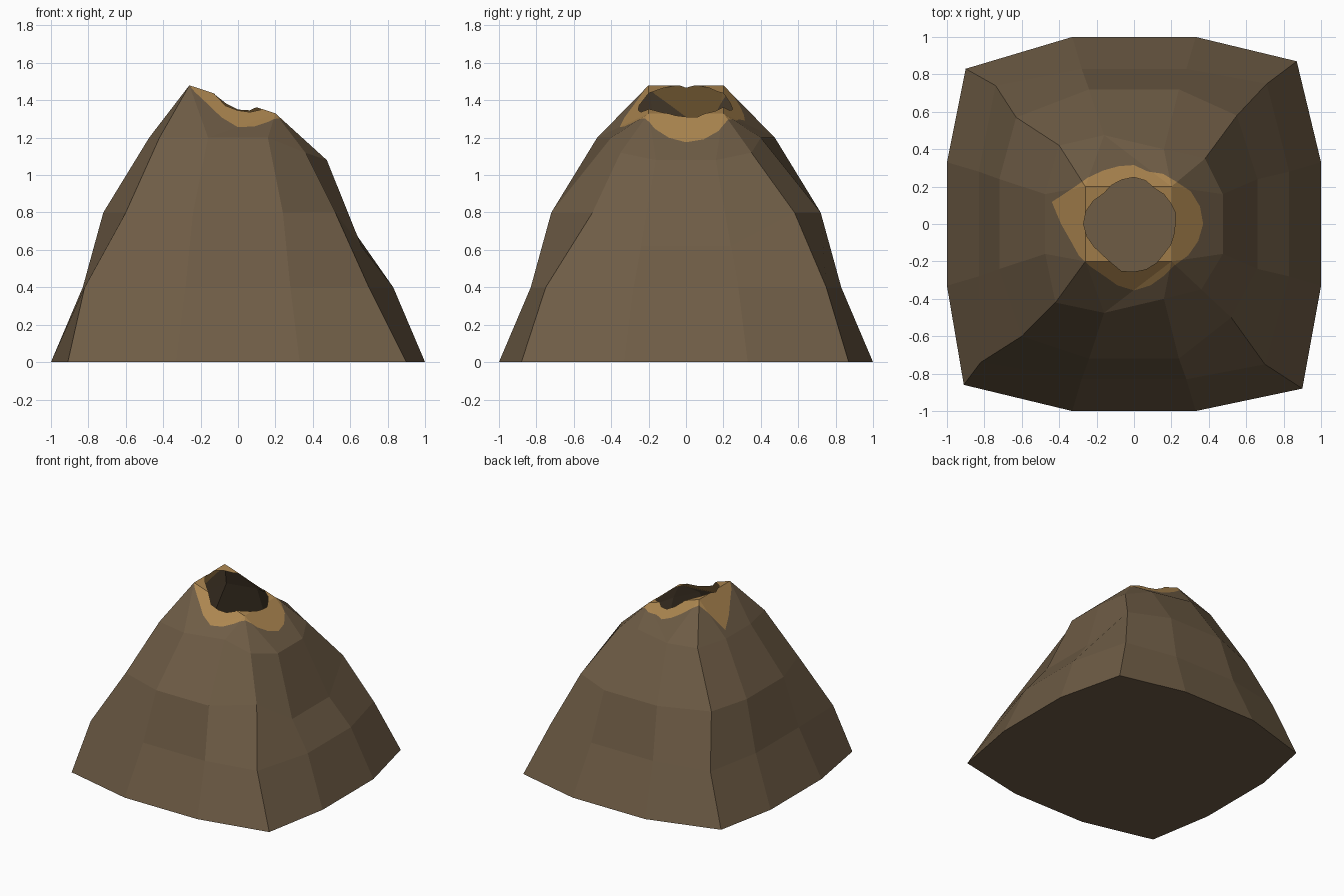
import bpy, bmesh, math
from mathutils import Vector

if "Cube" in bpy.data.objects:
    bpy.data.objects.remove(bpy.data.objects["Cube"])


def material(name, rgb):
    m = bpy.data.materials.new(name)
    m.diffuse_color = (*rgb, 1)
    m.use_nodes = True
    m.node_tree.nodes["Principled BSDF"].inputs["Base Color"].default_value = m.diffuse_color
    return m


rock = material("brown rock", (0.156, 0.107, 0.060))
ochre = material("ochre rim", (0.413, 0.238, 0.080))

# Each ring: half size of the sides, half width of the middle panel, height,
# then the four corners (front right, back right, back left, front left)
rings = [
    (1.00, 0.33, 0.0, [(0.90, -0.88), (0.87, 0.87), (-0.90, 0.83), (-0.91, -0.86)]),
    (0.83, 0.28, 0.4, [(0.70, -0.75), (0.71, 0.75), (-0.74, 0.74), (-0.82, -0.74)]),
    (0.72, 0.24, 0.8, [(0.52, -0.50), (0.55, 0.58), (-0.63, 0.57), (-0.60, -0.60)]),
    (0.475, 0.16, 1.2, [(0.36, -0.35), (0.38, 0.35), (-0.40, 0.42), (-0.42, -0.42)]),
]
# The right flank has slumped: (x, z) on the upper two rings
slump = {2: (0.66, 0.62), 3: (0.475, 1.08)}


def ring_points(i):
    s, w, z, c = rings[i]
    rx, rz = slump.get(i, (s, z))
    cz = z - 0.08 if i == 3 else z
    ry = 0.40 if i == 3 else s
    return [(w, -ry, z), (*c[0], cz), (rx, -w, rz), (rx, w, rz),
            (*c[1], cz), (w, ry, z), (-w, s, z), (*c[2], z),
            (-s, w, z), (-s, -w, z), (*c[3], z), (-w, -s, z)]


# Mountain flanks, an open shell of twelve sides
bm = bmesh.new()
loops = [[bm.verts.new(p) for p in ring_points(i)] for i in range(4)]
for lo, hi in zip(loops, loops[1:]):
    for k in range(12):
        n = (k + 1) % 12
        bm.faces.new((lo[k], lo[n], hi[n], hi[k]))

# Square sloping summit joined to the last ring
top = [bm.verts.new(p) for p in
       [(0.2, -0.2, 1.33), (0.2, 0.2, 1.33), (-0.26, 0.2, 1.48), (-0.26, -0.2, 1.48)]]
hi = loops[3]
upper = [bm.faces.new(top)]
for q in range(4):
    a, b, c, d = (hi[(3 * q + j) % 12] for j in range(4))
    upper.append(bm.faces.new((a, b, top[q])))
    upper.append(bm.faces.new((b, c, top[q])))
    upper.append(bm.faces.new((c, d, top[(q + 1) % 4], top[q])))
bmesh.ops.triangulate(bm, faces=[f for f in upper if len(f.verts) == 4])

# Crater hole and ochre stain outlines: radius every 15 degrees
hole = [.22, .23, .225, .225, .22, .24, .25, .245, .24, .23, .25, .265,
        .27, .26, .245, .235, .24, .26, .255, .25, .24, .225, .225, .22]
stain = [.37, .365, .35, .32, .31, .29, .315, .32, .33, .35, .38, .455,
         .39, .35, .34, .325, .32, .34, .355, .34, .32, .31, .335, .355]
N = 24
summit = bm.faces.layers.int.new("summit")
for f in bm.faces:
    f[summit] = int(min(v.co.z for v in f.verts) > 1.0)


def wedge_of(f):
    c = f.calc_center_median()
    return int((math.atan2(c.y, c.x) % math.tau) / math.tau * N) % N


def cut(faces, co, no):
    geom = set(faces)
    for f in faces:
        geom.update(f.edges)
        geom.update(f.verts)
    bmesh.ops.bisect_plane(bm, geom=list(geom), dist=1e-5, plane_co=co, plane_no=no)


def polar(r, k):
    a = math.tau * k / N
    return Vector((r[k % N] * math.cos(a), r[k % N] * math.sin(a), 0))


# Slice the summit into wedges, then trace both outlines wedge by wedge
for k in range(N // 2):
    a = math.tau * k / N
    cut([f for f in bm.faces if f[summit]], (0, 0, 0), (-math.sin(a), math.cos(a), 0))
doomed = []
for k in range(N):
    planes = []
    for outline in (hole, stain):
        p, q = polar(outline, k), polar(outline, k + 1)
        no = Vector((q.y - p.y, p.x - q.x, 0)).normalized()
        planes.append((p, no))
        cut([f for f in bm.faces if f[summit] and wedge_of(f) == k], p, no)
    for f in bm.faces:
        if f[summit] and wedge_of(f) == k:
            c = f.calc_center_median()
            inside = [(c - p).dot(no) < 0 for p, no in planes]
            if inside[0]:
                doomed.append(f)
            elif inside[1]:
                f.material_index = 1
bmesh.ops.delete(bm, geom=doomed, context='FACES')
bmesh.ops.remove_doubles(bm, verts=bm.verts[:], dist=1e-4)


def add_object(name, b, mats):
    me = bpy.data.meshes.new(name)
    b.to_mesh(me)
    b.free()
    for m in mats:
        me.materials.append(m)
    ob = bpy.data.objects.new(name, me)
    bpy.context.collection.objects.link(ob)
    return ob


add_object("mountain", bm, [rock, ochre])

# Ground plate, seen through the crater and from below
bb = bmesh.new()
bb.faces.new([bb.verts.new(p) for p in ring_points(0)])
add_object("base", bb, [rock])
